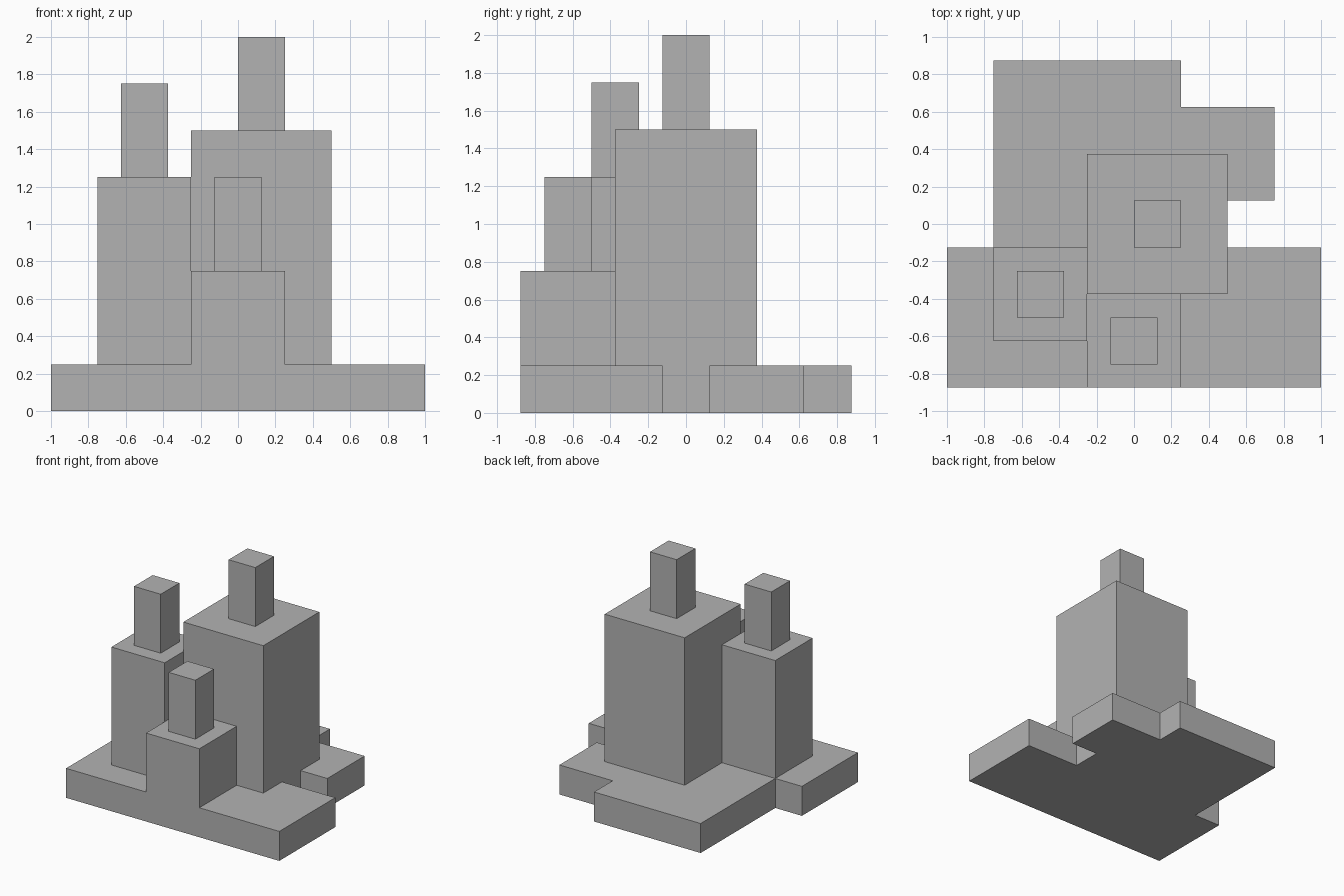
import bpy
import bmesh

default = bpy.data.objects.get("Cube")
if default:
    bpy.data.objects.remove(default, do_unlink=True)

GREY = (0.45, 0.45, 0.45, 1.0)
stone = bpy.data.materials.new("plain grey")
stone.use_nodes = True
stone.diffuse_color = GREY
stone.node_tree.nodes["Principled BSDF"].inputs["Base Color"].default_value = GREY


def prism(name, outline, bottom, top):
    """Extrude a flat outline upwards from bottom to top."""
    bm = bmesh.new()
    face = bm.faces.new([bm.verts.new((x, y, bottom)) for x, y in outline])
    raised = bmesh.ops.extrude_face_region(bm, geom=[face], use_keep_orig=True)
    for v in raised["geom"]:
        if isinstance(v, bmesh.types.BMVert):
            v.co.z = top
    bmesh.ops.recalc_face_normals(bm, faces=bm.faces[:])
    mesh = bpy.data.meshes.new(name)
    bm.to_mesh(mesh)
    bm.free()
    mesh.materials.append(stone)
    obj = bpy.data.objects.new(name, mesh)
    bpy.context.collection.objects.link(obj)
    return obj


def block(name, x, y, width, bottom, top):
    """Square block centred on x, y."""
    h = width / 2
    return prism(name, [(x - h, y - h), (x + h, y - h), (x + h, y + h), (x - h, y + h)],
                 bottom, top)


# Stepped ground slab
BASE_TOP = 0.25
prism("base_slab", [
    (-1, -0.875), (1, -0.875), (1, -0.125), (0.5, -0.125),
    (0.5, 0.125), (0.75, 0.125), (0.75, 0.625), (0.25, 0.625),
    (0.25, 0.875), (-0.75, 0.875), (-0.75, -0.125), (-1, -0.125),
], 0, BASE_TOP)

# Towers, each with a slim square turret: name, tower centre, width, top, turret centre
towers = [
    ("main", (0.125, 0), 0.75, 1.5, (0.125, 0)),
    ("side", (-0.5, -0.375), 0.5, 1.25, (-0.5, -0.375)),
    ("front", (0, -0.625), 0.5, 0.75, (0, -0.625)),
]
for name, (x, y), width, top, (tx, ty) in towers:
    block(name + "_tower", x, y, width, BASE_TOP, top)
    block(name + "_turret", tx, ty, 0.25, top, top + 0.5)
